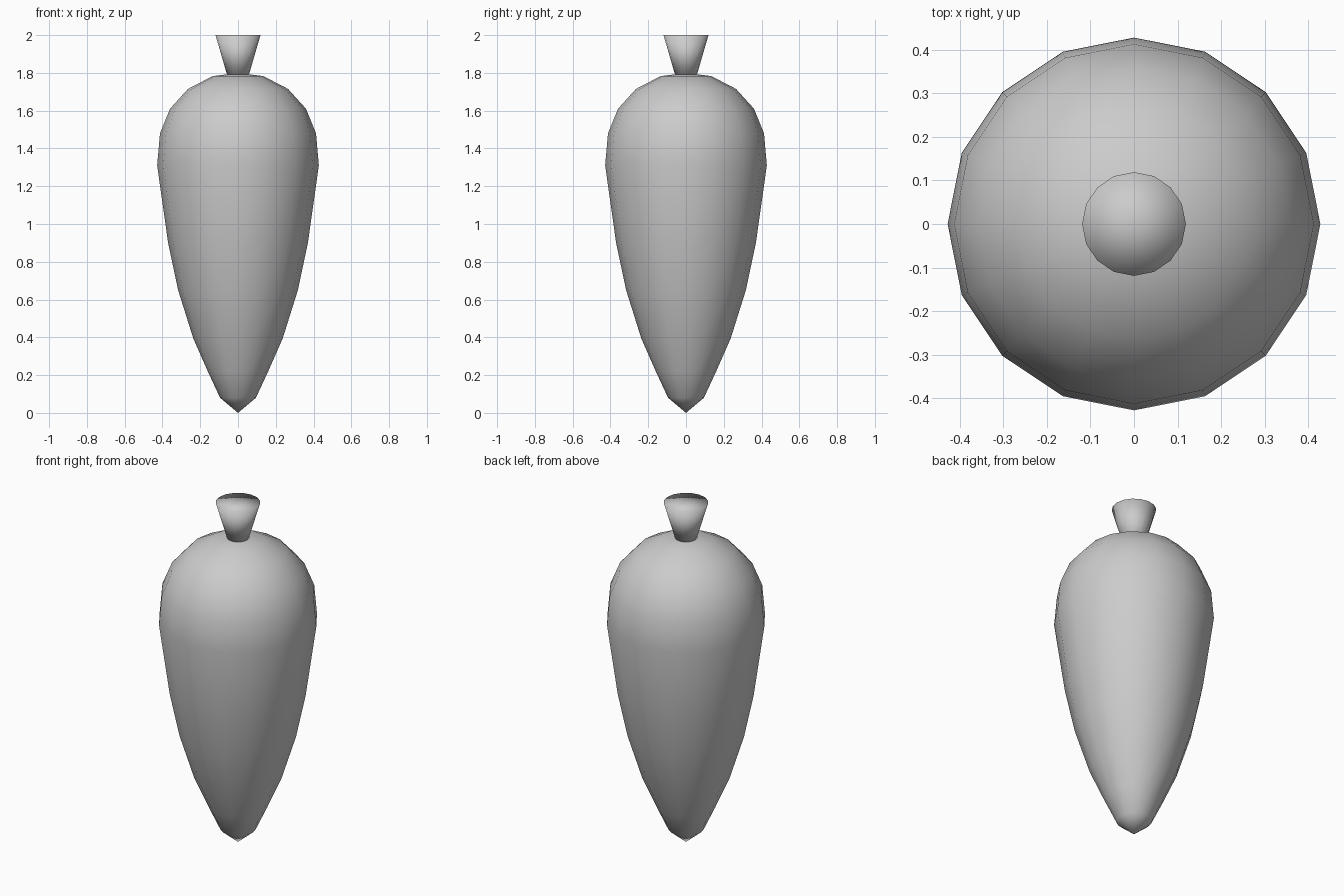
import bpy, bmesh
from math import sin, cos, tau

if "Cube" in bpy.data.objects:
    bpy.data.objects.remove(bpy.data.objects["Cube"])

SIDES = 16


def lathe(name, profile):
    """Revolve (radius, z) points around z; radius 0 makes a pole."""
    bm = bmesh.new()
    rings = []
    for r, z in profile:
        n = SIDES if r > 0 else 1
        rings.append([bm.verts.new((r * cos(tau * i / SIDES), r * sin(tau * i / SIDES), z))
                      for i in range(n)])
    for a, b in zip(rings, rings[1:]):
        for i in range(SIDES):
            j = (i + 1) % SIDES
            quad = [a[i % len(a)], a[j % len(a)], b[j % len(b)], b[i % len(b)]]
            bm.faces.new(list(dict.fromkeys(quad)))
    bmesh.ops.recalc_face_normals(bm, faces=bm.faces[:])
    for f in bm.faces:
        f.smooth = True
    mesh = bpy.data.meshes.new(name)
    bm.to_mesh(mesh)
    bm.free()
    obj = bpy.data.objects.new(name, mesh)
    bpy.context.collection.objects.link(obj)
    return obj


# Tapered root body, pointed at the bottom
lathe("root_body", [
    (0, 0), (0.095, 0.08), (0.16, 0.22), (0.237, 0.395), (0.317, 0.65),
    (0.37, 0.90), (0.428, 1.31), (0.413, 1.48), (0.36, 1.61),
    (0.265, 1.715), (0.134, 1.783), (0, 1.80)])

# Flared stem, slightly sunk into the body
lathe("stem", [(0, 1.78), (0.055, 1.78), (0.119, 2.0), (0, 2.0)])
